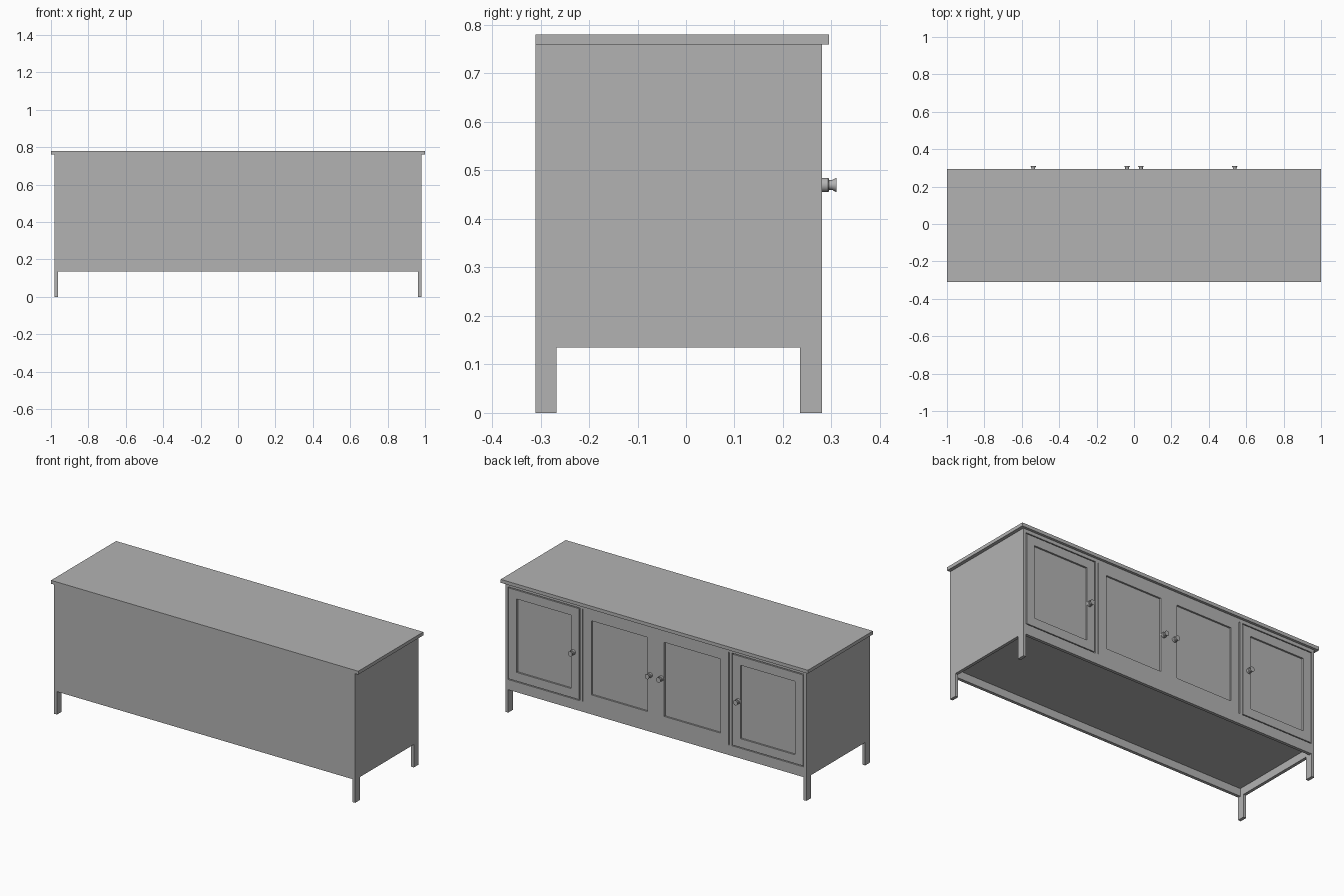
import bpy, bmesh, math
from mathutils import Matrix

cube = bpy.data.objects.get("Cube")
if cube:
    bpy.data.objects.remove(cube, do_unlink=True)

# One plain grey finish
grey = bpy.data.materials.new("grey finish")
grey.use_nodes = True
COLOUR = (0.45, 0.45, 0.45, 1)
grey.diffuse_color = COLOUR
grey.node_tree.nodes["Principled BSDF"].inputs["Base Color"].default_value = COLOUR

# Main dimensions
HALF, INNER = 0.98, 0.962          # outside and inside of the side panels
BACK, FACE, THICK = -0.31, 0.28, 0.018
BASE, TOP = 0.135, 0.76            # carcass bottom and top
OPEN_LOW, OPEN_HIGH = 0.195, 0.74  # door opening


def finish(bm, name):
    bmesh.ops.recalc_face_normals(bm, faces=bm.faces)
    mesh = bpy.data.meshes.new(name)
    bm.to_mesh(mesh)
    bm.free()
    mesh.materials.append(grey)
    obj = bpy.data.objects.new(name, mesh)
    bpy.context.collection.objects.link(obj)
    return obj


def box_mesh(x, y, z):
    bm = bmesh.new()
    bmesh.ops.create_cube(bm, size=1)
    for v in bm.verts:
        v.co = [r[0] if c < 0 else r[1] for c, r in zip(v.co, (x, y, z))]
    return bm


def box(name, x, y, z):
    return finish(box_mesh(x, y, z), name)


def span(side, a, b):
    return tuple(sorted((side * a, side * b)))


def side_panel(name, side):
    # Side profile with the legs left standing, extruded to thickness
    profile = [(BACK, 0), (-0.267, 0), (-0.267, BASE), (0.235, BASE),
               (0.235, 0), (FACE, 0), (FACE, TOP), (BACK, TOP)]
    bm = bmesh.new()
    face = bm.faces.new([bm.verts.new((side * HALF, y, z)) for y, z in profile])
    ext = bmesh.ops.extrude_face_region(bm, geom=[face])
    moved = [g for g in ext["geom"] if isinstance(g, bmesh.types.BMVert)]
    bmesh.ops.translate(bm, verts=moved, vec=(side * (INNER - HALF), 0, 0))
    return finish(bm, name)


def door(name, x, z, margin):
    # Slab with a sunken centre panel
    bm = box_mesh(x, (FACE - THICK, FACE), z)
    bm.normal_update()
    face = max(bm.faces, key=lambda f: f.calc_center_median().y)
    bmesh.ops.inset_region(bm, faces=[face], thickness=margin)
    ext = bmesh.ops.extrude_face_region(bm, geom=[face])
    moved = [g for g in ext["geom"] if isinstance(g, bmesh.types.BMVert)]
    bmesh.ops.translate(bm, verts=moved, vec=(0, -0.01, 0))
    bmesh.ops.delete(bm, geom=[face], context="FACES") if face.is_valid else None
    return finish(bm, name)


def knob(name, x, z):
    # Turned knob: collar, neck and flared end
    profile = [(0, 0), (0.0145, 0), (0.0145, 0.013), (0.013, 0.015), (0.010, 0.015),
               (0.010, 0.021), (0.0145, 0.029), (0.0145, 0.03), (0, 0.03)]
    bm = bmesh.new()
    verts = [bm.verts.new((r, 0, h)) for r, h in profile]
    edges = [bm.edges.new(pair) for pair in zip(verts, verts[1:])]
    bmesh.ops.spin(bm, geom=verts + edges, cent=(0, 0, 0), axis=(0, 0, 1),
                   angle=math.tau, steps=24)
    bmesh.ops.remove_doubles(bm, verts=bm.verts, dist=0.0001)
    turn = Matrix.Translation((x, FACE, z)) @ Matrix.Rotation(-math.pi / 2, 4, "X")
    bmesh.ops.transform(bm, matrix=turn, verts=bm.verts)
    obj = finish(bm, name)
    bpy.ops.object.select_all(action="DESELECT")
    obj.select_set(True)
    bpy.context.view_layer.objects.active = obj
    bpy.ops.object.shade_smooth_by_angle(angle=math.radians(35))


# Carcass
box("table_top", (-1, 1), (BACK, 0.295), (TOP, 0.78))
box("rear_panel", (-INNER, INNER), (BACK, BACK + THICK), (BASE, TOP))
box("bottom_panel", (-INNER, INNER), (BACK + THICK, FACE - THICK), (0.18, OPEN_LOW))
box("lower_rail", (-INNER, INNER), (FACE - THICK, FACE), (BASE, OPEN_LOW))
box("upper_rail", (-INNER, INNER), (FACE - THICK, FACE), (OPEN_HIGH, TOP))

# Mirrored parts
for side, label in ((1, "left"), (-1, "right")):
    side_panel(label + "_side_panel", side)
    box(label + "_divider", span(side, 0.479, 0.495), (BACK + THICK, FACE),
        (OPEN_LOW, OPEN_HIGH))
    door(label + "_outer_door", span(side, 0.5, 0.958), (0.2, 0.735), 0.073)
    door(label + "_middle_door", span(side, 0, 0.474), (OPEN_LOW, OPEN_HIGH), 0.077)
    knob(label + "_outer_knob", side * 0.538, 0.47)
    knob(label + "_middle_knob", side * 0.037, 0.47)
